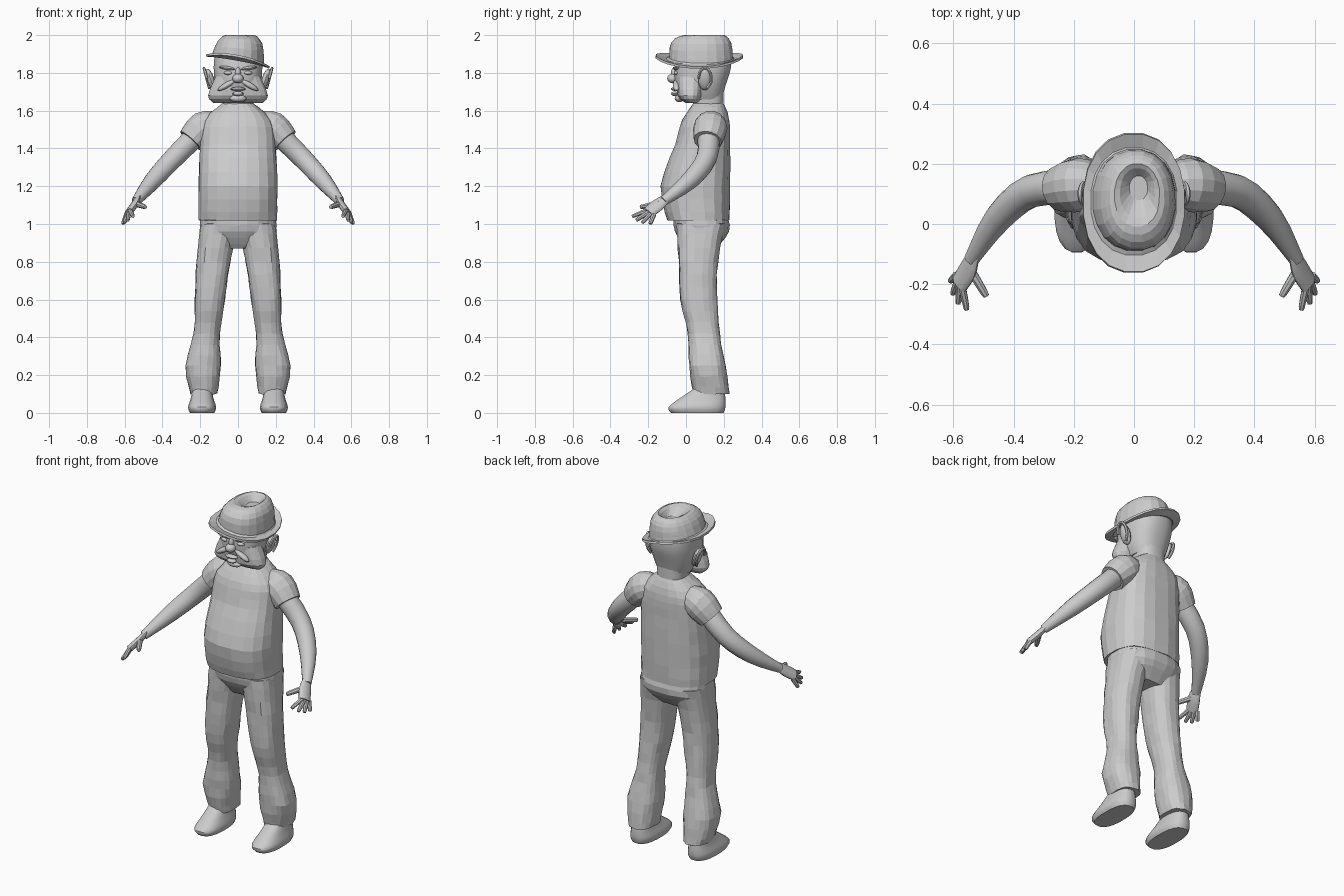
import bpy, bmesh, math, random
from mathutils import Vector, Matrix

random.seed(4)
cube = bpy.data.objects.get("Cube")
if cube:
    bpy.data.objects.remove(cube)

clay = bpy.data.materials.new("plain grey")
clay.use_nodes = True
clay.diffuse_color = (.6, .6, .6, 1)
clay.node_tree.nodes["Principled BSDF"].inputs["Base Color"].default_value = clay.diffuse_color


def finish(name, bm, mirror=False, smooth=False):
    bmesh.ops.recalc_face_normals(bm, faces=bm.faces)
    mesh = bpy.data.meshes.new(name)
    bm.to_mesh(mesh)
    bm.free()
    mesh.materials.append(clay)
    part = bpy.data.objects.new(name, mesh)
    bpy.context.collection.objects.link(part)
    if smooth:
        bpy.ops.object.select_all(action="DESELECT")
        part.select_set(True)
        bpy.context.view_layer.objects.active = part
        bpy.ops.object.shade_smooth_by_angle(angle=math.radians(40))
    if mirror:
        part.modifiers.new("mirror", "MIRROR")
    return part


def flow(rows, steps=3):
    """Add rows between the given ones along a smooth curve."""
    keys = [Vector(row) for row in rows]
    last = len(keys) - 1
    result = []
    for i in range(last):
        start, end = keys[i], keys[i + 1]
        leave = (end - keys[max(i - 1, 0)]) / 2
        arrive = (keys[min(i + 2, last)] - start) / 2
        for k in range(steps):
            t = k / steps
            ease = t * t * (3 - 2 * t)
            result.append(start.lerp(end, ease) + leave * t * (1 - t) ** 2
                          - arrive * t * t * (1 - t))
    return result + [keys[last]]


def skin(name, rings, caps=True, jitter=0, **options):
    """Join closed rings of points into a surface."""
    bm = bmesh.new()
    loops = [[bm.verts.new(point) for point in ring] for ring in rings]
    for low, high in zip(loops, loops[1:]):
        for i in range(len(low)):
            bm.faces.new((low[i - 1], low[i], high[i], high[i - 1]))
    if caps:
        bm.faces.new(loops[0])
        bm.faces.new(loops[-1])
    for vert in bm.verts:
        vert.co += Vector([random.uniform(-jitter, jitter) for axis in "xyz"])
    return finish(name, bm, **options)


def oval(row, sides=20, power=2.5):
    """Level ring from centre x, half width, front y, back y and height."""
    x, width, front, back, z = row
    ring = []
    for i in range(sides):
        angle = math.tau * (i + .5) / sides
        c, s = math.cos(angle), math.sin(angle)
        across = math.copysign(abs(c) ** (2 / power), c)
        along = math.copysign(abs(s) ** (2 / power), s)
        ring.append(Vector((x + across * width,
                            (front + back) / 2 + along * (back - front) / 2, z)))
    return ring


def stack(name, rows, steps=3, **options):
    return skin(name, [oval(row) for row in flow(rows, steps)], **options)


def tube(name, rows, sides=14, flat=1, side=(0, 1, 0), smooth=True):
    """Mirrored limb through rows of x, y, z and radius."""
    path = flow(rows)
    points = [row.to_3d() for row in path]
    rings = []
    for i, row in enumerate(path):
        ahead = points[min(i + 1, len(path) - 1)] - points[max(i - 1, 0)]
        ahead.normalize()
        wide = Vector(side)
        wide = (wide - ahead * wide.dot(ahead)).normalized()
        thin = ahead.cross(wide) * flat
        angles = [math.tau * k / sides for k in range(sides)]
        rings.append([points[i] + (wide * math.cos(a) + thin * math.sin(a)) * row.w
                      for a in angles])
    return skin(name, rings, mirror=True, smooth=smooth)


def blob(name, place, size, roll=0, mirror=False):
    bm = bmesh.new()
    bmesh.ops.create_uvsphere(bm, u_segments=12, v_segments=8, radius=1)
    turn = Matrix.Rotation(math.radians(roll), 4, "Y")
    bm.transform(Matrix.Translation(place) @ turn @ Matrix.Diagonal((*size, 1)))
    return finish(name, bm, mirror, True)


# Shirt: round belly, straight back and short sleeves
stack("shirt", [(0, .21, -.1, .23, 1.02), (0, .21, -.135, .235, 1.2),
                (0, .2, -.06, .235, 1.42), (0, .18, -.02, .23, 1.55),
                (0, .08, .04, .2, 1.64)], jitter=.002)
tube("sleeve", [(.1, .13, 1.54, .06), (.18, .13, 1.51, .09), (.25, .115, 1.44, .075)],
     smooth=False)

# Trousers: seat and two flared legs
stack("trouser_seat", [(0, .2, -.07, .22, 1.05), (0, .2, -.06, .23, .96),
                       (0, .13, 0, .16, .87)], jitter=.002)
stack("trouser_leg", [(.1, .1, -.05, .21, 1), (.13, .09, -.04, .17, .8),
                      (.15, .08, -.03, .165, .6), (.165, .07, .01, .18, .42),
                      (.185, .095, .015, .21, .25), (.18, .07, .04, .23, .1)],
      jitter=.003, mirror=True)

# Shoes
stack("shoe", [(.19, .065, -.08, .2, 0), (.19, .075, -.095, .21, .03),
               (.19, .06, -.03, .21, .08), (.19, .05, .06, .2, .14)],
      mirror=True, smooth=True)

# Arms and hands
tube("arm", [(.2, .12, 1.49, .06), (.34, .11, 1.35, .055),
             (.45, .02, 1.23, .047), (.54, -.12, 1.12, .025)])
first_knuckle, last_knuckle = Vector((.57, -.21, 1.07)), Vector((.59, -.17, 1.05))
first_tip, last_tip = Vector((.555, -.285, 1.04)), Vector((.61, -.19, 1))
tube("palm", [(.53, -.1, 1.14, .025), (.55, -.15, 1.1, .038), (.58, -.2, 1.06, .036)],
     flat=.5, side=last_knuckle - first_knuckle)


def finger(name, base, tip, radius):
    tube(name, [(*base, radius), (*base.lerp(tip, .9), radius * .8), (*tip, radius / 3)],
         sides=8)


for i, label in enumerate(("index", "middle", "ring", "little")):
    part = i / 3
    reach = Vector((.6, -.6, -.4)) * .02 * math.sin(math.pi * part)
    finger(label + "_finger", first_knuckle.lerp(last_knuckle, part),
           first_tip.lerp(last_tip, part) + reach, .013)
finger("thumb", Vector((.55, -.14, 1.11)), Vector((.49, -.24, 1.09)), .016)

# Head: neck, skull and heavy jowls
stack("neck", [(0, .08, .04, .2, 1.6), (0, .09, .03, .2, 1.72)], smooth=True)
stack("skull", [(0, .09, -.01, .19, 1.66), (0, .12, -.055, .21, 1.73),
                (0, .13, -.06, .24, 1.83), (0, .12, -.04, .24, 1.92)], smooth=True)
stack("jowls", [(0, .13, 0, .06, 1.64), (0, .16, -.045, .09, 1.68),
                (0, .12, -.05, .1, 1.78)])

# Face
blob("nose", (0, -.07, 1.77), (.03, .03, .025))
blob("nose_bridge", (0, -.06, 1.8), (.015, .02, .03))
blob("eye", (.05, -.045, 1.8), (.025, .02, .012), mirror=True)
blob("brow", (.055, -.05, 1.825), (.045, .02, .01), roll=-8, mirror=True)
blob("cheek_fold", (.06, -.05, 1.735), (.055, .02, .015), roll=30, mirror=True)
blob("upper_lip", (0, -.06, 1.715), (.04, .02, .01))
blob("lower_lip", (0, -.06, 1.69), (.03, .02, .012))
blob("chin", (0, -.035, 1.665), (.045, .025, .02))

# Ears: a leaf with a raised rim
blob("ear", (.145, .1, 1.765), (.02, .035, .06), roll=18, mirror=True)
curl = [math.radians(angle) for angle in range(-70, 200, 50)]
tube("ear_rim", [(.165 + .015 * math.sin(a), .1 + .035 * math.cos(a),
                  1.77 + .055 * math.sin(a), .008) for a in curl],
     sides=6, side=(1, 0, 0))


# Hat: tilted brim with lifted ends, and a crown with a dented top
def hat_ring(row, lift=0):
    ring = oval(row, power=2.2)
    for point in ring:
        point.z += 1.4 * (row[-1] - 2) * point.x + lift * ((point.y - .07) / .23) ** 2
    return ring


brim = skin("hat_brim", [hat_ring((0, .125, -.07, .23, 1.89)),
                         hat_ring((0, .145, -.105, .255, 1.87), .01),
                         hat_ring((0, .17, -.16, .3, 1.865), .03)], caps=False)
brim.modifiers.new("thickness", "SOLIDIFY").thickness = .012
crown = flow([(0, .14, -.09, .25, 1.87), (.01, .12, -.08, .24, 1.96),
              (.01, .075, -.01, .2, 2), (.015, .03, .08, .16, 1.96)])
skin("hat_crown", [hat_ring(row) for row in crown], jitter=.001)
